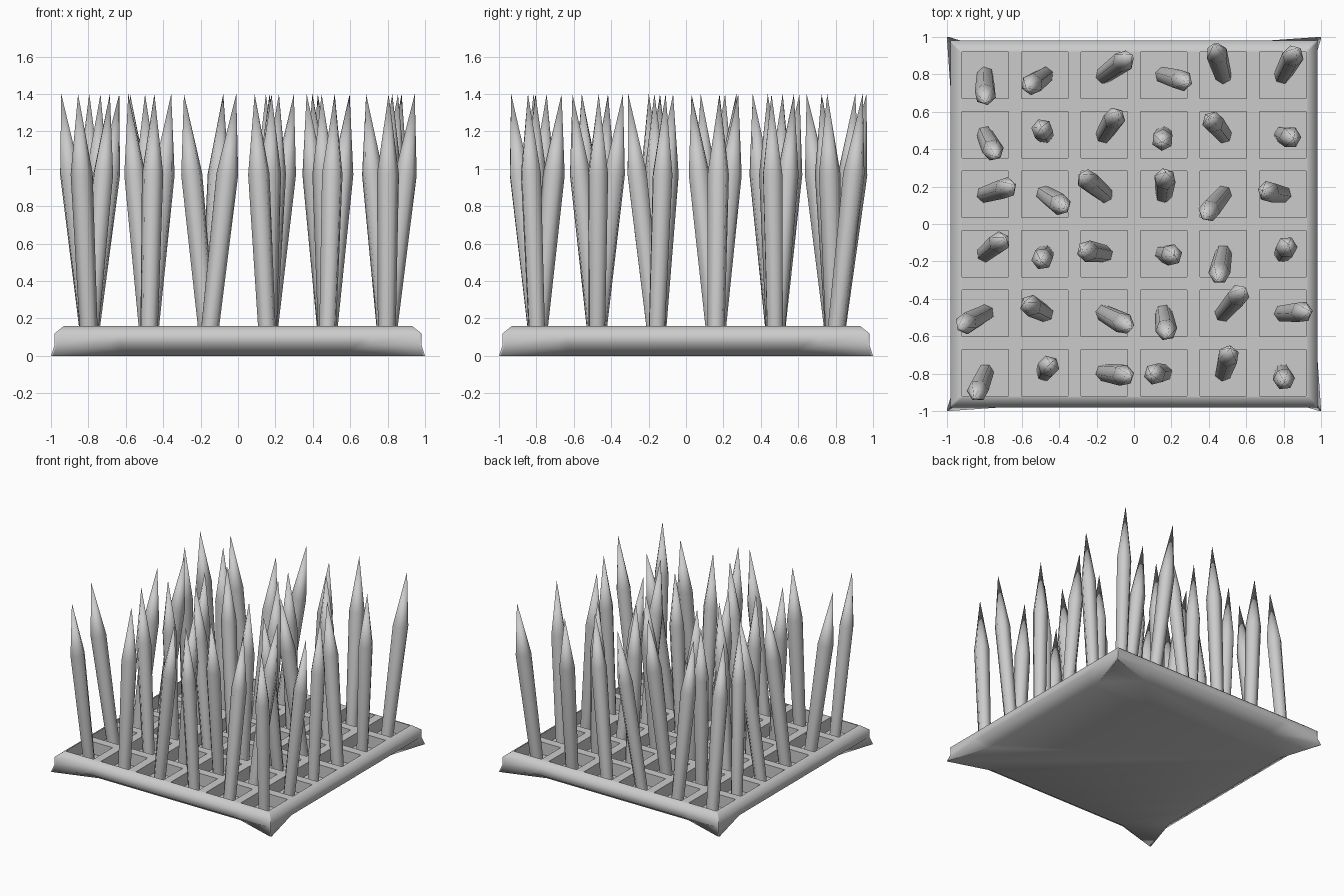
import bpy, bmesh, math, random
from mathutils import Vector

random.seed(4)
cube = bpy.data.objects.get("Cube")
if cube:
    bpy.data.objects.remove(cube, do_unlink=True)

PITCH, PIT, COUNT = 0.318, 0.125, 6
RIM, TOP, FLOOR, TIP = 0.93, 0.16, 0.06, 1.4
centres = [(i - (COUNT - 1) / 2) * PITCH for i in range(COUNT)]

grey = bpy.data.materials.new("plain grey")
grey.use_nodes = True
colour = (0.6, 0.6, 0.6, 1)
grey.diffuse_color = colour
grey.node_tree.nodes["Principled BSDF"].inputs["Base Color"].default_value = colour


def finish(bm, name):
    bmesh.ops.recalc_face_normals(bm, faces=bm.faces[:])
    mesh = bpy.data.meshes.new(name)
    bm.to_mesh(mesh)
    bm.free()
    mesh.materials.append(grey)
    obj = bpy.data.objects.new(name, mesh)
    bpy.context.collection.objects.link(obj)
    bpy.ops.object.select_all(action='DESELECT')
    obj.select_set(True)
    bpy.context.view_layer.objects.active = obj
    bpy.ops.object.shade_smooth_by_angle(angle=math.radians(65))


# Base plate: top lattice laid out on uneven grid lines
lines = [-RIM] + [c + s * PIT for c in centres for s in (-1, 1)] + [RIM]
cells = len(lines) - 1
bm = bmesh.new()
bmesh.ops.create_grid(bm, x_segments=cells, y_segments=cells, size=1)
for v in bm.verts:
    i, j = (round((k + 1) / 2 * cells) for k in v.co.xy)
    v.co = (lines[i], lines[j], TOP)


# Rounded skirt below the lattice, flaring into a foot at each corner
def skirt(edges, z, reach, corner):
    new = bmesh.ops.extrude_edge_only(bm, edges=edges)["geom"]
    for v in (g for g in new if isinstance(g, bmesh.types.BMVert)):
        x, y = abs(v.co.x), abs(v.co.y)
        big = max(x, y)
        scale = (corner if min(x, y) > 0.95 * big else reach) / big
        v.co = (v.co.x * scale, v.co.y * scale, z)
    return [g for g in new if isinstance(g, bmesh.types.BMEdge)]


bm.normal_update()
pits = [f for f in bm.faces
        if all(min(abs(k - c) for c in centres) < 0.02
               for k in f.calc_center_median().xy)]
rim = [e for e in bm.edges if e.is_boundary]
for z, reach, corner in ((0.12, 0.98, 0.98), (0.06, 0.98, 0.98), (0, 0.89, 1)):
    rim = skirt(rim, z, reach, corner)
bmesh.ops.edgeloop_fill(bm, edges=rim)

# Square pits sunk into the lattice
bmesh.ops.inset_individual(bm, faces=pits, thickness=0.001, depth=FLOOR - TOP)
finish(bm, "base_plate")

# Sideways lean of each spike in hundredths, back row first
leans = [
    [(0, -15), (-10, -7), (15, 11), (14, -4), (-5, 17), (8, 15)],
    [(6, -12), (-2, 4), (8, 13), (-1, -4), (-8, 10), (6, -2)],
    [(16, 5), (12, -8), (-13, 11), (1, 12), (-11, -13), (-11, 2)],
    [(11, 9), (-2, -4), (-13, 2), (6, -1), (-3, -15), (3, 5)],
    [(-15, -8), (-11, 6), (15, -8), (2, -13), (12, 14), (15, 1)],
    [(-6, -14), (3, 5), (15, -2), (-7, -1), (4, 13), (1, -5)],
]


# Six-sided leaning spike with a long sharp point
def spike(name, x, y, lean):
    base = Vector((x, y, FLOOR))
    axis = Vector((lean[0] / 100, lean[1] / 100, TIP - FLOOR))
    turn = axis.to_track_quat('Z', 'Y')
    spin = random.uniform(0, math.pi)
    sides = 6
    bm = bmesh.new()
    rings = []
    for part, radius in ((0, 0.047), (0.68, 0.059)):
        ring = []
        for k in range(sides):
            a = spin + k * math.tau / sides
            offset = turn @ Vector((math.cos(a), math.sin(a), 0)) * radius
            ring.append(bm.verts.new(base + axis * part + offset))
        rings.append(ring)
    point = bm.verts.new(base + axis)
    low, high = rings
    bm.faces.new(low[::-1])
    for k in range(sides):
        n = (k + 1) % sides
        bm.faces.new((low[k], low[n], high[n], high[k]))
        bm.faces.new((high[k], high[n], point))
    finish(bm, name)


for row, y in enumerate(reversed(centres)):
    for col, x in enumerate(centres):
        spike(f"spike_row{row + 1}_column{col + 1}", x, y, leans[row][col])
